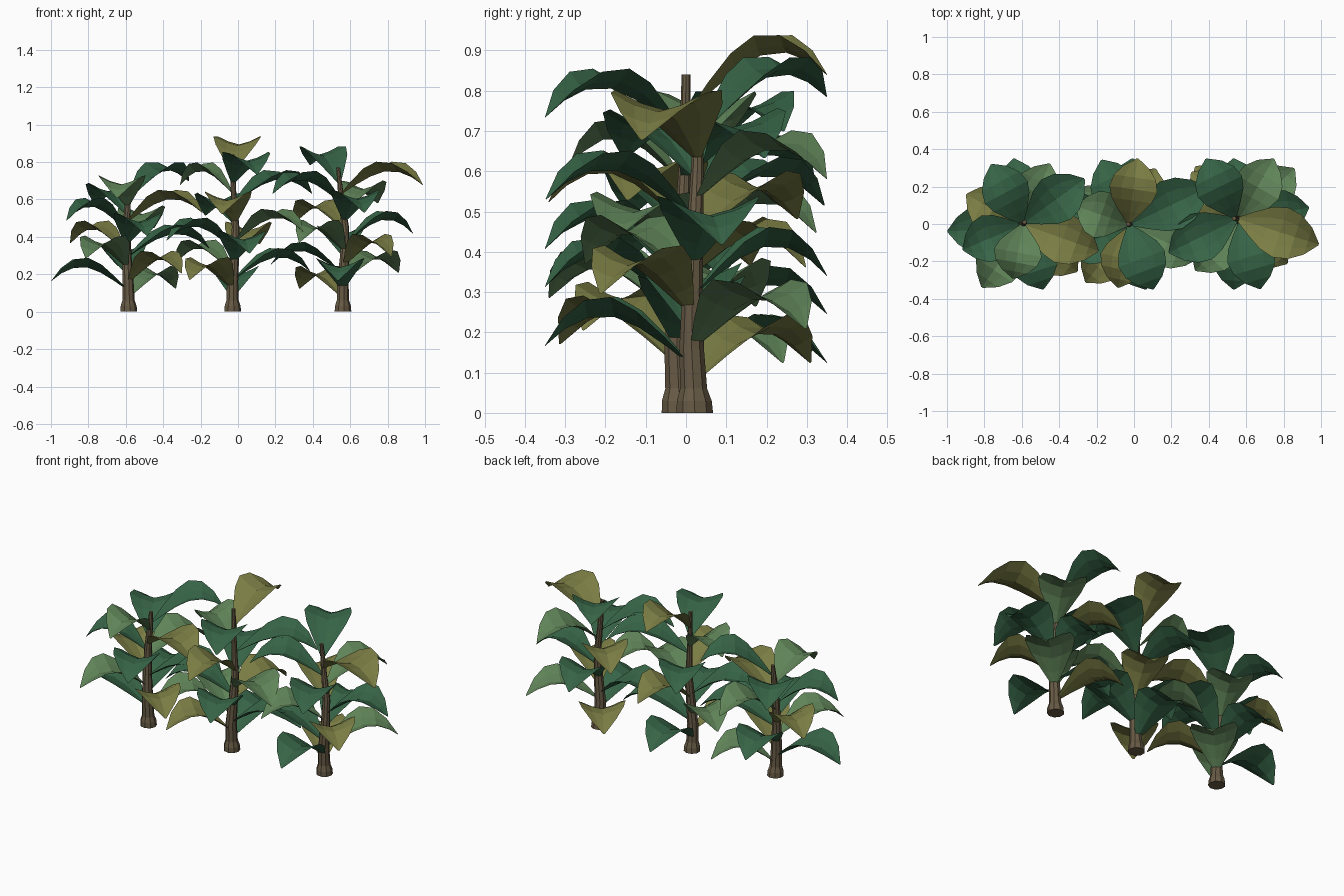
import bpy, math
from mathutils import Vector

if "Cube" in bpy.data.objects:
    bpy.data.objects.remove(bpy.data.objects["Cube"])

Y_LIMIT = 0.35


def material(name, rgb):
    m = bpy.data.materials.new(name)
    m.diffuse_color = (*rgb, 1)
    m.use_nodes = True
    m.node_tree.nodes["Principled BSDF"].inputs["Base Color"].default_value = m.diffuse_color
    return m


BARK = material("bark_brown", (0.137, 0.103, 0.059))
DARK = material("dark_green", (0.037, 0.128, 0.062))
OLIVE = material("olive_green", (0.193, 0.202, 0.057))
LIGHT = material("light_green", (0.114, 0.228, 0.097))
LENGTH = {DARK: 0.385, OLIVE: 0.37, LIGHT: 0.36}


def add_mesh(name, verts, faces, mat):
    me = bpy.data.meshes.new(name)
    me.from_pydata(verts, [], faces)
    me.materials.append(mat)
    ob = bpy.data.objects.new(name, me)
    bpy.context.collection.objects.link(ob)
    return ob


def lerp_path(path, z):
    """Point on the stem centre line at height z."""
    for a, b in zip(path, path[1:]):
        if z <= b[2]:
            return Vector(a).lerp(Vector(b), (z - a[2]) / (b[2] - a[2]))
    return Vector(path[-1])


def stem(name, path, sides=9):
    """Tapered bent trunk with a flared foot."""
    top = path[-1][2]
    rings = [(0, .046), (.03, .044), (.06, .034), (.16, .031), (.3, .026),
             (.45, .021), (.6, .016), (top, .011)]
    verts, faces = [], []
    for z, r in rings:
        c = lerp_path(path, z)
        for i in range(sides):
            a = math.tau * i / sides
            verts.append((c.x + r * math.cos(a), c.y + r * math.sin(a), z))
    for j in range(len(rings) - 1):
        for i in range(sides):
            k = (i + 1) % sides
            faces.append((j * sides + i, j * sides + k,
                          (j + 1) * sides + k, (j + 1) * sides + i))
    faces.append(tuple(reversed(range(sides))))
    faces.append(tuple(range((len(rings) - 1) * sides, len(rings) * sides)))
    add_mesh(name, verts, faces, BARK)


# Leaf stations: distance along, height of the midrib, half width
LEAF = [(0, 0, .006), (.18, .052, .060), (.36, .097, .108), (.53, .124, .129),
        (.71, .122, .114), (.87, .093, .070), (1, .052, .005)]
ACROSS = 4


def leaf(name, root, angle, length, lift, mat):
    """Arched, folded leaf with raised edges and a drooping pointed tip."""
    d = Vector((math.cos(angle), math.sin(angle), 0))
    s = Vector((-d.y, d.x, 0))
    wide = 1 + max(0, length - .37) * .9
    # Shorten the leaf so that its tip stays inside the bed
    room = Y_LIMIT - root.y if d.y > 0 else Y_LIMIT + root.y
    length = min(length, room / max(abs(d.y), .01))
    verts, faces = [], []
    for t, h, w in LEAF:
        w *= wide
        for i in range(ACROSS + 1):
            u = 2 * i / ACROSS - 1
            cup = w * (.18 * abs(u) + .2 * u * u)
            p = root + d * (t * length) + s * (u * w)
            p.z += h + lift * t + cup
            p.y = max(-Y_LIMIT, min(Y_LIMIT, p.y))
            verts.append(p)
    n = ACROSS + 1
    for j in range(len(LEAF) - 1):
        for i in range(ACROSS):
            a = j * n + i
            faces.append((a, a + n, a + n + 1, a + 1))
    add_mesh(name, verts, faces, mat)


# Plants: stem path, first leaf angle, top leaf height, mid-stem sag,
# colour cycle, special leaf lengths, turns in degrees and drops
PLANTS = {
    "left": ([(-.585, -.015, 0), (-.59, -.02, .2), (-.60, -.005, .4),
              (-.585, .01, .67)],
             33, .597, 0, (DARK, LIGHT, DARK, OLIVE),
             {0: .40, 1: .30, 2: .36, 3: .43, 4: .345, 7: .345, 8: .45,
              9: .39, 12: .41},
             {0: 3, 1: 4}, {8: -.015}),
    "middle": ([(-.03, -.015, 0), (-.03, -.025, .2), (-.01, -.01, .4),
                (-.03, 0, .7), (-.03, 0, .84)],
               82, .737, .02, (OLIVE, DARK, LIGHT, DARK),
               {2: .30, 3: .46, 4: .34, 6: .40, 8: .34, 11: .42},
               {1: -14, 2: -6, 3: -4, 4: 6, 6: -2, 8: 5, 13: -8},
               {3: -.01, 4: .045, 6: .035, 7: .03}),
    "right": ([(.56, .022, 0), (.56, .012, .2), (.58, .02, .4),
               (.545, .03, .65), (.535, .03, .77)],
              116, .682, .02, (DARK, OLIVE, DARK, LIGHT),
              {1: .46, 2: .41, 3: .39, 6: .365, 9: .34, 11: .41},
              {1: 4, 2: 5, 3: -3, 5: -12, 7: -6},
              {1: .005, 6: .015, 7: .015}),
}
COUNT = 14
BOTTOM = .072

for name, spec in PLANTS.items():
    path, first, top, sag, cycle, lengths, turns, drops = spec
    stem(name + "_stem", path)
    for k in range(COUNT):
        f = k / (COUNT - 1)
        z = top + (BOTTOM - top) * f - sag * math.sin(math.pi * f)
        z -= drops.get(k, 0)
        mat = cycle[k % 4]
        # Leaves follow a golden angle spiral down the stem
        angle = first - 137.5 * k + turns.get(k, 0)
        leaf(f"{name}_leaf_{k + 1}", lerp_path(path, z), math.radians(angle),
             lengths.get(k, LENGTH[mat]), .05 if k == 0 else 0, mat)
